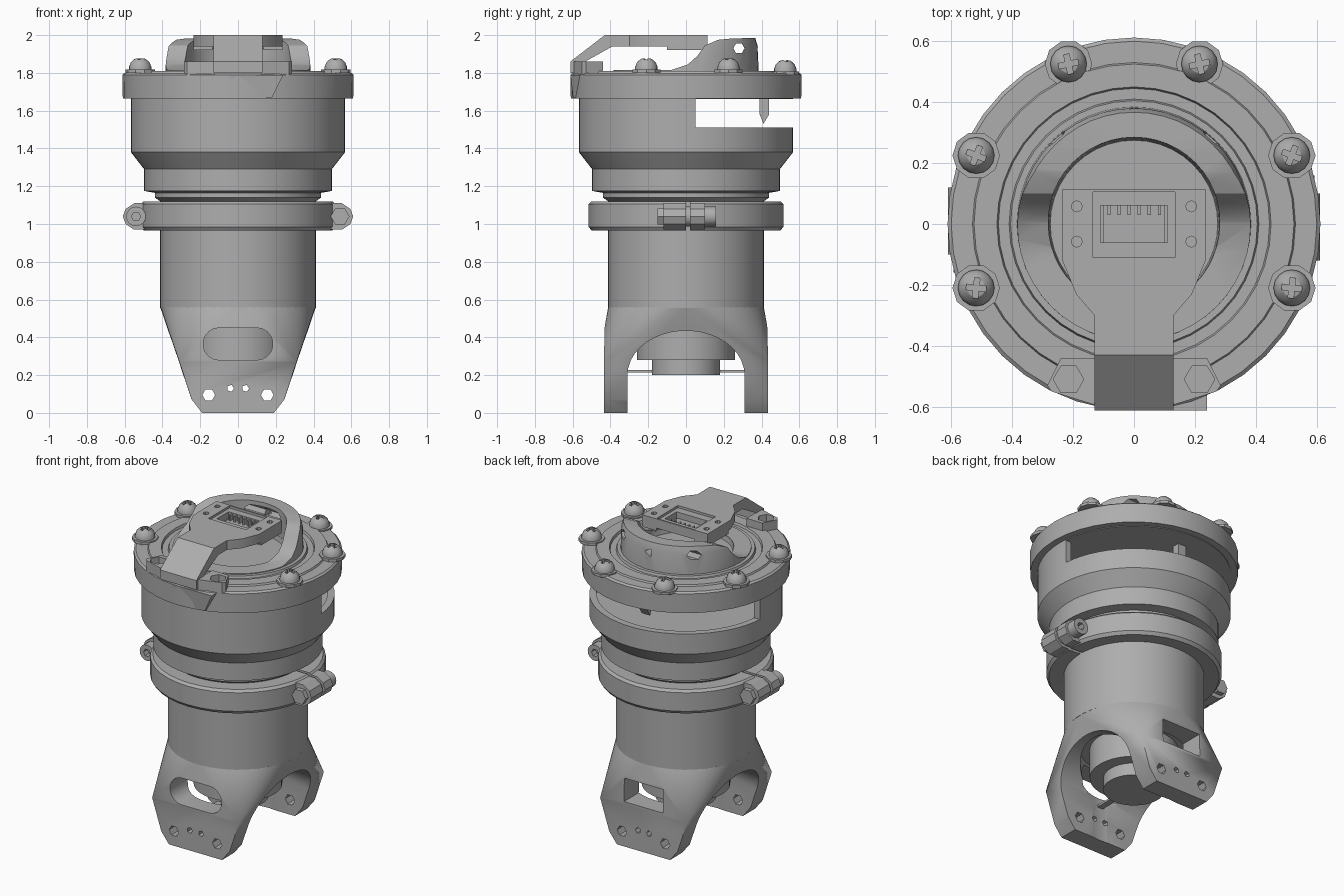
import bpy, bmesh
from math import pi, sin, cos, radians
from mathutils import Matrix, Vector

if "Cube" in bpy.data.objects:
    bpy.data.objects.remove(bpy.data.objects["Cube"])

grey = bpy.data.materials.new("plain grey")
grey.use_nodes = True
grey.diffuse_color = (0.42, 0.42, 0.42, 1)
grey.node_tree.nodes["Principled BSDF"].inputs["Base Color"].default_value = grey.diffuse_color


def finish(name, bm):
    bmesh.ops.recalc_face_normals(bm, faces=bm.faces)
    mesh = bpy.data.meshes.new(name)
    bm.to_mesh(mesh)
    bm.free()
    mesh.materials.append(grey)
    ob = bpy.data.objects.new(name, mesh)
    bpy.context.collection.objects.link(ob)
    return ob


def lathe(name, profile, n=48, center=(0, 0, 0)):
    """Closed (radius, z) outline turned about z; radius 0 points sit on the axis."""
    bm = bmesh.new()
    rings = []
    for r, z in profile:
        if r == 0:
            rings.append([bm.verts.new((0, 0, z))] * n)
        else:
            rings.append([bm.verts.new((r * cos(2 * pi * i / n), r * sin(2 * pi * i / n), z))
                          for i in range(n)])
    for a, b in zip(rings, rings[1:] + rings[:1]):
        for i in range(n):
            j = (i + 1) % n
            quad = list(dict.fromkeys((a[i], a[j], b[j], b[i])))
            if len(quad) > 2:
                bm.faces.new(quad)
    bmesh.ops.translate(bm, verts=bm.verts, vec=center)
    return finish(name, bm)


def prism(name, outline, lo, hi, axis):
    """Extrude a flat outline along x (y, z), y (x, z) or z (x, y)."""
    def place(p, d):
        return {"x": (d, p[0], p[1]), "y": (p[0], d, p[1]), "z": (p[0], p[1], d)}[axis]
    bm = bmesh.new()
    a, b = ([bm.verts.new(place(p, d)) for p in outline] for d in (lo, hi))
    bm.faces.new(a)
    bm.faces.new(b)
    for i in range(len(a)):
        j = (i + 1) % len(a)
        bm.faces.new((a[i], a[j], b[j], b[i]))
    return finish(name, bm)


def box(name, x0, x1, y0, y1, z0, z1):
    return prism(name, [(x0, y0), (x1, y0), (x1, y1), (x0, y1)], z0, z1, "z")


def disc(cx, cy, r, n=24, start=0.0, sweep=2 * pi, ry=None):
    steps = n if sweep >= 2 * pi else n - 1
    return [(cx + r * cos(start + sweep * i / steps),
             cy + (ry or r) * sin(start + sweep * i / steps)) for i in range(n)]


def combine(ob, others, op="DIFFERENCE"):
    for other in others:
        mod = ob.modifiers.new("bool", "BOOLEAN")
        mod.operation, mod.object, mod.solver = op, other, "EXACT"
        dg = bpy.context.evaluated_depsgraph_get()
        mesh = bpy.data.meshes.new_from_object(ob.evaluated_get(dg))
        ob.modifiers.clear()
        ob.data = mesh
        bpy.data.objects.remove(other)
    return ob


# Forked foot: round at the top, flat tapering legs front and back
bm = bmesh.new()
for x, y in disc(0, 0, 0.412, 48):
    bm.verts.new((x, y, 0.56))
for sx in (-1, 1):
    for sy in (-1, 1):
        for x, z in ((0.19, 0), (0.245, 0.07), (0.31, 0.27)):
            bm.verts.new((sx * x, sy * 0.435, z))
        bm.verts.new((sx * 0.13, sy * 0.43, 0.46))
bmesh.ops.convex_hull(bm, input=bm.verts)
fork = finish("forked_foot", bm)
arch = [(0.31, -0.1)] + disc(0, 0.2, 0.31, 20, 0, pi, 0.235) + [(-0.31, -0.1)]
cuts = [prism("cut", arch, -1, 1, "x"),
        prism("cut", disc(0, 0, 0.315, 40), -0.1, 0.47, "z"),
        prism("cut", disc(0.1, 0.365, 0.085, 10, -pi / 2, pi)
              + disc(-0.1, 0.365, 0.085, 10, pi / 2, pi), -1, 0, "y"),
        box("cut", -0.14, 0.14, 0, 1, 0.29, 0.44)]
for s in (-1, 1):
    cuts.append(prism("cut", disc(s * 0.155, 0.095, 0.034, 6), -1, 1, "y"))
    cuts.append(prism("cut", disc(s * 0.04, 0.13, 0.019, 5), -1, 1, "y"))
combine(fork, cuts)

# Motor between the legs, with its small side pins
lathe("motor", [(0, 0.2), (0.18, 0.2), (0.18, 0.28), (0.26, 0.28), (0.26, 0.5), (0, 0.5)])
for s in (-1, 1):
    box("motor_pin", -0.02, 0.02, *sorted((s * 0.17, s * 0.31)), 0.215, 0.228)

# Turned main body, hollow at the top, with a window round the back
body = lathe("main_body", [(0, 0.555), (0.412, 0.555), (0.412, 1.12), (0.44, 1.14),
                           (0.44, 1.165), (0.497, 1.175), (0.497, 1.29), (0.567, 1.38),
                           (0.567, 1.68), (0.525, 1.68), (0.525, 1.5), (0, 1.5)], 64)
combine(body, [box("cut", -1, 1, 0.05, 1, 1.51, 1.661)])
prism("inner_connector", [(0.39, 1.67), (0.44, 1.67), (0.44, 1.58), (0.41, 1.53), (0.39, 1.58)],
      -0.03, 0.03, "x")

# Clamp collar, split at both sides, with ears and bolts
collar = lathe("clamp_collar", [(0.41, 0.97), (0.5, 0.965), (0.515, 0.985),
                                (0.515, 1.105), (0.5, 1.12), (0.41, 1.12)], 40)
combine(collar, [box("cut", -1, 1, 0, 0.02, 0.9, 1.2)])
for s in (-1, 1):
    for y0, y1 in ((-0.12, 0), (0.02, 0.1)):
        ear = [(s * x, z) for x, z in ((0.44, 0.97), (0.55, 0.97), (0.595, 1.0), (0.61, 1.04),
                                       (0.595, 1.08), (0.55, 1.11), (0.44, 1.11))]
        prism("clamp_ear", ear, s * y0, s * y1, "y")
    bolt = prism("clamp_bolt", disc(s * 0.54, 1.04, 0.052, 16), s * -0.02, s * 0.16, "y")
    combine(bolt, [prism("cut", disc(s * 0.54, 1.04, 0.025, 6), s * 0.12, s * 0.2, "y")])
    prism("clamp_nut", disc(s * 0.54, 1.04, 0.05, 6), s * -0.15, s * -0.1, "y")

# Lid with shallow stepped rings
lathe("lid", [(0, 1.665), (0.61, 1.665), (0.612, 1.79), (0.6, 1.8), (0.53, 1.8), (0.525, 1.81),
              (0.45, 1.81), (0.445, 1.795), (0.41, 1.795), (0.405, 1.81), (0.28, 1.81),
              (0.275, 1.78), (0, 1.78)], 40)
bm = bmesh.new()
for x, z in ((-0.05, 1.79), (0.24, 1.79), (0.18, 1.67), (0.02, 1.67)):
    for y in (-0.55, -0.612 if z > 1.7 else -0.598):
        bm.verts.new((x, y, z))
bmesh.ops.convex_hull(bm, input=bm.verts)
finish("lid_front_wedge", bm)

# Open cup, high at the back and swept low toward the front
cup = lathe("cup", [(0.28, 1.78), (0.385, 1.78), (0.38, 1.94), (0.365, 1.99), (0.285, 1.99)], 48)
sweep = [(-1, 1.815), (-0.08, 1.815), (0.01, 1.845), (0.06, 1.89), (0.1, 1.945), (0.17, 1.975),
         (0.25, 1.983), (0.5, 1.985), (0.5, 2.2), (-1, 2.2)]
combine(cup, [prism("cut", sweep, -1, 1, "x"),
              prism("cut", disc(0.28, 1.93, 0.03, 6), -1, 1, "x"),
              prism("cut", disc(0, 1.92, 0.03, 3), 0, 1, "y")])

# Bridge arm: raised from the front edge to the centre
side = [(-0.612, 1.8), (-0.56, 1.8), (-0.56, 1.845), (-0.39, 1.94), (0.115, 1.94),
        (0.115, 2.0), (-0.43, 2.0), (-0.612, 1.86)]
arm = prism("bridge_arm", side, -0.3, 0.3, "x")
half = [(0.13, -0.7), (0.13, -0.3), (0.19, -0.23), (0.235, -0.12), (0.235, 0.2)]
plan = half + [(-x, y) for x, y in reversed(half)]
combine(arm, [prism("cut", plan, 1.5, 2.5, "z")], "INTERSECT")
combine(arm, [box("cut", -0.11, 0.11, -0.06, 0.06, 1.9, 2.1),
              box("cut", -0.135, 0.135, -0.11, 0.105, 1.985, 2.1)])
combine(arm, [prism("cut", disc(sx * 0.188, sy * 0.058, 0.018, 8), 1.985, 2.1, "z")
              for sx in (-1, 1) for sy in (-1, 1)])
box("socket_base", -0.1, 0.1, -0.06, 0.06, 1.93, 1.945)
for i in range(6):
    box("socket_tooth", -0.087 + i * 0.033, -0.077 + i * 0.033, 0.03, 0.065, 1.94, 1.98)
for s in (-1, 1):
    box("arm_side_block", *sorted((s * 0.135, s * 0.235)), -0.1, 0.11, 1.92, 1.95)
    # Socketed foot blocks beside the arm
    foot = prism("arm_foot", [(s * x, y) for x, y in ((0.125, -0.595), (0.27, -0.55),
                 (0.285, -0.53), (0.24, -0.44), (0.125, -0.44))], 1.79, 1.86, "z")
    combine(foot, [prism("cut", disc(s * 0.215, -0.51, 0.05, 6), 1.815, 2, "z")])

# Domed cross-head screws on washers round the lid
for sx in (-1, 1):
    for x, y, z in ((0.518, 0.225, 1.8), (0.518, -0.21, 1.8), (0.215, 0.525, 1.79)):
        c = (sx * x, y, z)
        lathe("screw_washer", [(0, 0), (0.078, 0), (0.078, 0.018), (0, 0.018)], 10, c)
        head = lathe("screw_head", [(0, 0.01), (0.06, 0.01), (0.06, 0.03), (0.05, 0.055),
                                    (0.03, 0.074), (0, 0.08)], 16, c)
        cuts = [box("cut", -a, a, -b, b, 0.05, 0.1) for a, b in ((0.033, 0.009), (0.009, 0.033))]
        for cut in cuts:
            cut.data.transform(Matrix.Translation(Vector(c)) @ Matrix.Rotation(x + y * 3, 4, "Z"))
        combine(head, cuts)

# Smooth the round faces and keep crisp edges
for ob in bpy.context.collection.objects:
    if ob.type == "MESH" and grey.name in ob.data.materials:
        ob.data.shade_smooth()
        ob.data.set_sharp_from_angle(angle=radians(28))
